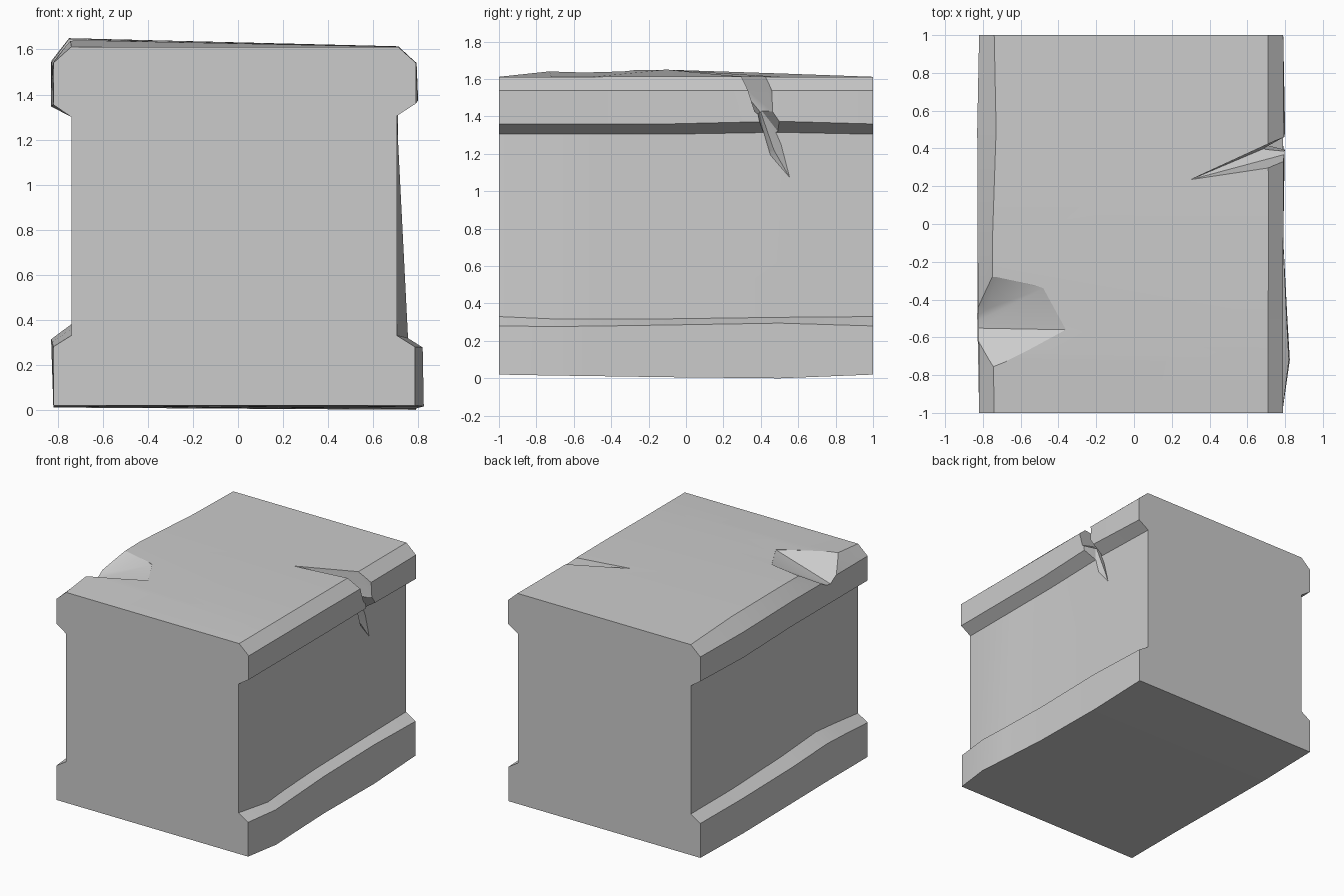
import bpy, bmesh
from math import radians

if "Cube" in bpy.data.objects:
    bpy.data.objects.remove(bpy.data.objects["Cube"])

# Moulded cross-section (x, z), counter-clockwise from bottom left
PROFILE = [(-.82, .02), (.785, .02), (.785, .28), (.705, .33), (.705, 1.305),
           (.79, 1.36), (.79, 1.54), (.71, 1.612), (-.74, 1.612), (-.82, 1.54),
           (-.82, 1.355), (-.74, 1.30), (-.74, .33), (-.82, .28)]

# Worn offsets along the block: y -> {profile index: (dx, dz)}
STATIONS = {
    -1.0: {},
    -.72: {1: (.04, -.005), 2: (.035, -.003), 3: (.05, -.012), 8: (-.005, .03),
           13: (-.005, .02), 12: (0, .03)},
    -.5: {1: (.027, -.008), 2: (.023, -.001), 3: (.03, -.012), 8: (-.01, .032),
          13: (-.01, .033), 12: (0, .05), 9: (-.005, .005)},
    -.1: {0: (0, -.005), 1: (.006, -.014), 2: (.005, .005), 3: (.008, -.012),
          7: (.002, .002), 8: (-.01, .038), 9: (-.008, .01), 12: (.002, .02), 13: (-.008, .012)},
    .5: {0: (0, -.01), 1: (.005, -.02), 2: (.005, .015), 3: (.005, -.004),
         4: (.005, .01), 5: (.01, .014), 6: (.003, 0), 8: (.01, .018),
         9: (-.01, 0), 10: (-.01, -.008), 13: (-.005, 0)},
    1.0: {},
}


def new_object(name, bm):
    bmesh.ops.recalc_face_normals(bm, faces=bm.faces[:])
    mesh = bpy.data.meshes.new(name)
    bm.to_mesh(mesh)
    bm.free()
    ob = bpy.data.objects.new(name, mesh)
    bpy.context.collection.objects.link(ob)
    return ob


def hull(name, points):
    bm = bmesh.new()
    for p in points:
        bm.verts.new(p)
    res = bmesh.ops.convex_hull(bm, input=bm.verts[:])
    loose = [v for v in bm.verts if not v.link_faces]
    bmesh.ops.delete(bm, geom=loose, context='VERTS')
    ob = new_object(name, bm)
    ob.hide_render = True
    return ob


# Block body: profile lofted through the stations
bm = bmesh.new()
rings = []
for y, moves in STATIONS.items():
    ring = []
    for i, (x, z) in enumerate(PROFILE):
        dx, dz = moves.get(i, (0, 0))
        ring.append(bm.verts.new((x + dx, y, z + dz)))
    rings.append(ring)
n = len(PROFILE)
for a, b in zip(rings, rings[1:]):
    for i in range(n):
        j = (i + 1) % n
        bm.faces.new((a[i], a[j], b[j], b[i]))
bm.faces.new(rings[0])
bm.faces.new(rings[-1])
block = new_object("stone_block", bm)

cutters = [
    # Broken chip on the left top edge
    hull("chip_cutter", [(-.72, -.26, 1.66), (-.48, -.34, 1.637), (-.36, -.56, 1.632),
                         (-.74, -.765, 1.645), (-.9, -.29, 1.64), (-.9, -.76, 1.60),
                         (-.84, -.55, 1.50), (-.78, -.45, 1.54), (-.9, -.55, 1.48),
                         (-.9, -.26, 1.8), (-.9, -.78, 1.8), (-.4, -.55, 1.8), (-.5, -.34, 1.8)]),
    # Crack across the top right edge
    hull("top_crack_cutter", [(.3, .235, 1.618), (.68, .36, 1.53), (.69, .40, 1.42),
                              (.86, .31, 1.64), (.86, .47, 1.64), (.86, .385, 1.40),
                              (.86, .49, 1.40), (.7, .285, 1.66), (.7, .42, 1.66)]),
    # Crack running down the right side
    hull("side_crack_cutter", [(.69, .39, 1.45), (.675, .47, 1.22), (.714, .565, 1.055),
                               (.86, .37, 1.45), (.86, .48, 1.45), (.86, .45, 1.15),
                               (.86, .56, 1.2), (.73, .44, 1.18), (.73, .53, 1.27)]),
]
bpy.context.view_layer.objects.active = block
for c in cutters:
    m = block.modifiers.new(c.name, 'BOOLEAN')
    m.operation = 'DIFFERENCE'
    m.solver = 'EXACT'
    m.object = c
    bpy.ops.object.modifier_apply(modifier=m.name)
for c in cutters:
    bpy.data.objects.remove(c, do_unlink=True)

block.select_set(True)
bpy.ops.object.shade_smooth_by_angle(angle=radians(25))
